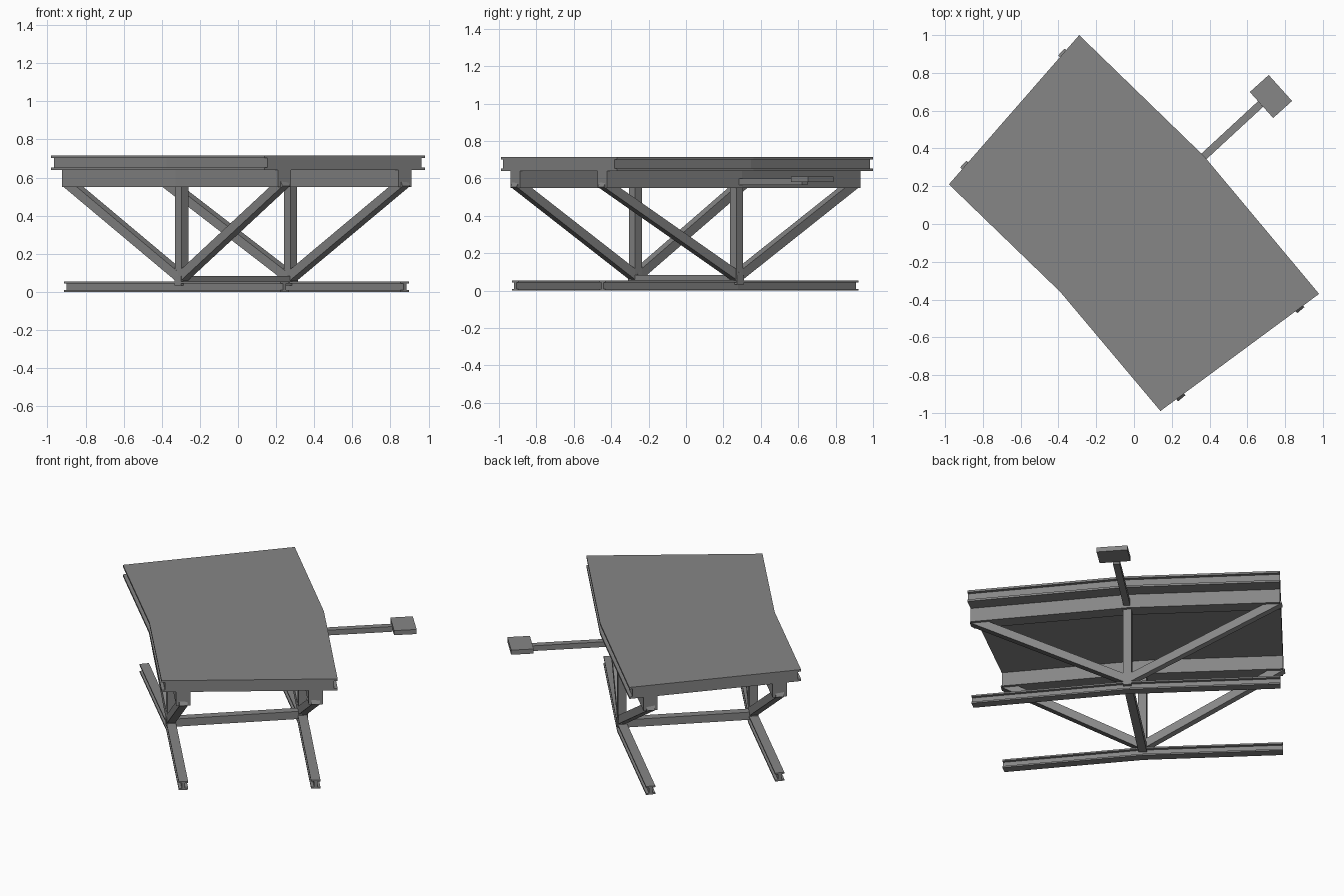
import bpy
import bmesh
from mathutils import Vector

cube = bpy.data.objects.get("Cube")
if cube:
    bpy.data.objects.remove(cube, do_unlink=True)

steel = bpy.data.materials.new("grey_steel")
steel.use_nodes = True
GREY = (0.24, 0.24, 0.24, 1)
steel.diffuse_color = GREY
steel.node_tree.nodes["Principled BSDF"].inputs["Base Color"].default_value = GREY

# Cross lines of the bent deck: back end, middle bend, front end
STATIONS = [
    (Vector((-0.98, 0.21, 0)), Vector((-0.29, 1.0, 0))),
    (Vector((-0.39, -0.36, 0)), Vector((0.37, 0.36, 0))),
    (Vector((0.14, -0.99, 0)), Vector((0.98, -0.37, 0))),
]
WIDTH = 1.046
INSET = 0.13          # girder centre line from the deck edge
SIDES = {"right": INSET, "left": WIDTH - INSET}


def station_point(i, s, z):
    a, b = STATIONS[i]
    p = a.lerp(b, s / WIDTH)
    return Vector((p.x, p.y, z))


def finish(name, bm):
    bmesh.ops.recalc_face_normals(bm, faces=bm.faces)
    mesh = bpy.data.meshes.new(name)
    bm.to_mesh(mesh)
    bm.free()
    mesh.materials.append(steel)
    obj = bpy.data.objects.new(name, mesh)
    bpy.context.collection.objects.link(obj)
    return obj


def loft(name, rings):
    """Skin a list of equal point rings and cap both ends."""
    bm = bmesh.new()
    loops = [[bm.verts.new(p) for p in ring] for ring in rings]
    for r0, r1 in zip(loops, loops[1:]):
        for k in range(len(r0)):
            j = (k + 1) % len(r0)
            bm.faces.new((r0[k], r0[j], r1[j], r1[k]))
    bm.faces.new(loops[0])
    bm.faces.new(loops[-1])
    return finish(name, bm)


def sweep(name, profile):
    """Run a (sideways, height) profile along the bent deck path."""
    return loft(name, [[station_point(i, s, z) for s, z in profile]
                       for i in range(len(STATIONS))])


def beam(name, a, b, w, h):
    """Rectangular bar between two points, w sideways and h upright."""
    along = (b - a).normalized()
    if abs(along.z) > 0.99:
        side = (STATIONS[1][1] - STATIONS[1][0]).normalized()
    else:
        side = along.cross(Vector((0, 0, 1))).normalized()
    up = side.cross(along)
    corners = [side * (w / 2 * u) + up * (h / 2 * v)
               for u, v in ((-1, -1), (1, -1), (1, 1), (-1, 1))]
    return loft(name, [[p + c for c in corners] for p in (a, b)])


def i_profile(s0, s1, z0, z1, flange, inset):
    left = [(s0, z0), (s0, z0 + flange), (s0 + inset, z0 + flange),
            (s0 + inset, z1 - flange), (s0, z1 - flange), (s0, z1)]
    right = [(s0 + s1 - s, z) for s, z in reversed(left)]
    return left + right


# Deck with grooved long edges
sweep("deck", i_profile(0, WIDTH, 0.64, 0.715, 0.013, 0.02))

for side, s in SIDES.items():
    # Girder under the deck and ground rail
    g = 0.043
    sweep(side + "_girder", [(s - g, 0.55), (s + g, 0.55), (s + g, 0.64), (s - g, 0.64)])
    sweep(side + "_ground_rail", i_profile(s - 0.028, s + 0.028, 0, 0.055, 0.01, 0.018))
    # Post and the two diagonal braces
    beam(side + "_post", station_point(1, s, 0.05), station_point(1, s, 0.56), 0.05, 0.05)
    for end, i in (("back", 0), ("front", 2)):
        beam(side + "_" + end + "_brace", station_point(1, s, 0.075),
             station_point(i, s, 0.577), 0.05, 0.05)

# Tie bar between the posts
beam("tie_bar", station_point(1, INSET - 0.03, 0.058),
     station_point(1, WIDTH - INSET + 0.03, 0.058), 0.05, 0.05)

# Side arm with its end plate
beam("side_arm", station_point(1, WIDTH - INSET, 0.583), Vector((0.67, 0.635, 0.583)), 0.04, 0.034)
beam("arm_plate", Vector((0.675, 0.63, 0.595)), Vector((0.775, 0.72, 0.595)), 0.185, 0.03)
